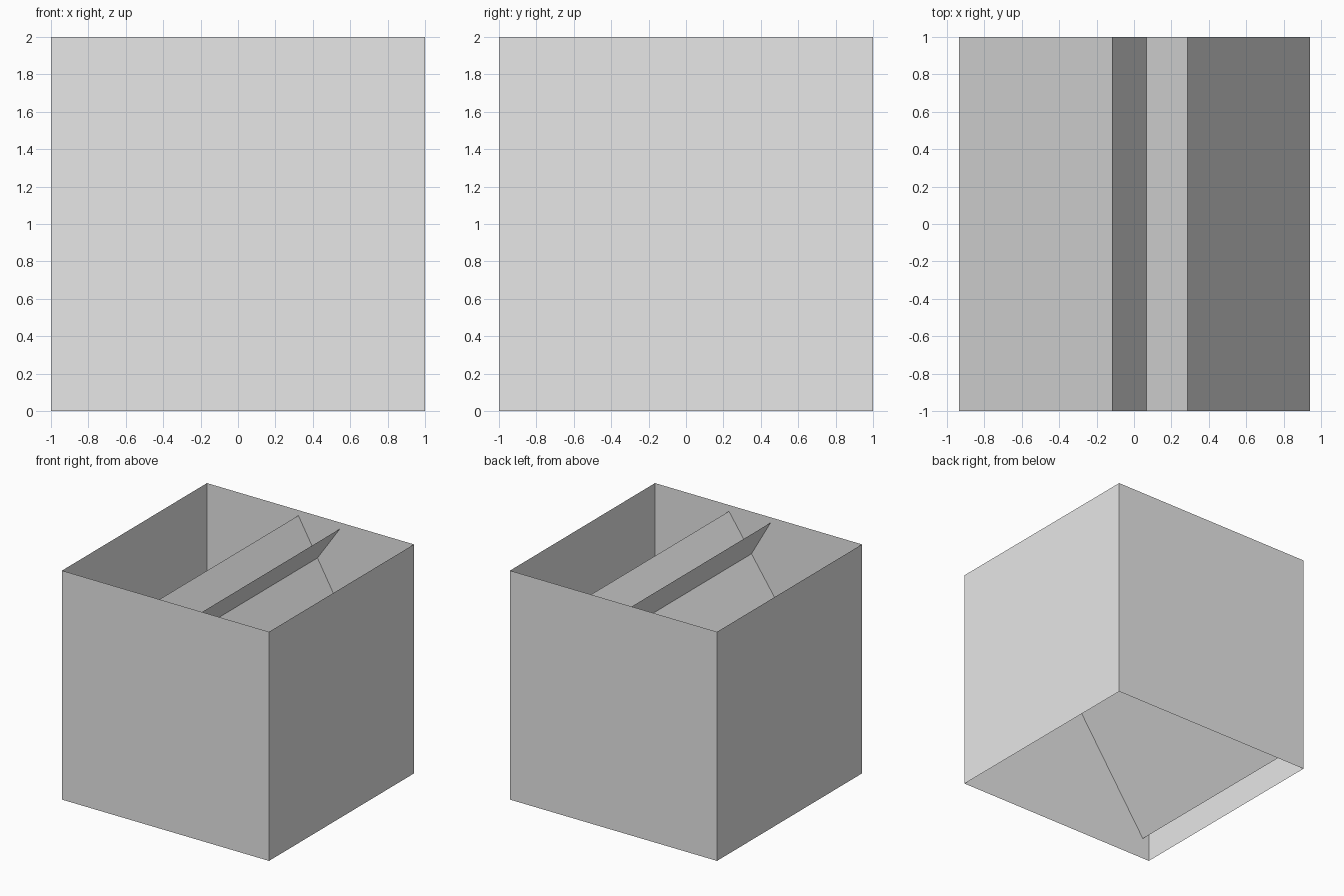
import bpy
import bmesh
from math import pi
from mathutils import Matrix

cube = bpy.data.objects.get("Cube")
if cube:
    bpy.data.objects.remove(cube, do_unlink=True)

# One plain grey for everything
grey = bpy.data.materials.new("light_grey")
grey.use_nodes = True
grey.diffuse_color = (0.8, 0.8, 0.8, 1)
grey.node_tree.nodes["Principled BSDF"].inputs["Base Color"].default_value = (0.8, 0.8, 0.8, 1)


def panel(name, start, end, turn=0.0):
    """Thin sheet drawn as a line in x-z, swept along y, then turned about z."""
    bm = bmesh.new()
    ends = [bm.verts.new((x, -1, z)) for x, z in (start, end)]
    edge = bm.edges.new(ends)
    swept = bmesh.ops.extrude_edge_only(bm, edges=[edge])["geom"]
    verts = [v for v in swept if isinstance(v, bmesh.types.BMVert)]
    bmesh.ops.translate(bm, verts=verts, vec=(0, 2, 0))
    bm.normal_update()
    # Face the sheets outward
    for face in bm.faces:
        if face.normal.x * (end[0] + start[0]) < 0:
            face.normal_flip()
    bmesh.ops.transform(bm, matrix=Matrix.Rotation(turn, 4, "Z"), verts=bm.verts)
    mesh = bpy.data.meshes.new(name)
    bm.to_mesh(mesh)
    bm.free()
    mesh.materials.append(grey)
    obj = bpy.data.objects.new(name, mesh)
    bpy.context.collection.objects.link(obj)
    return obj


# Four walls, open at top and bottom
for i, side in enumerate(("left", "back", "right", "front")):
    panel(side + "_wall", (1, 0), (1, 2), i * pi / 2)

# Two sloping sheets that cross inside the box
panel("rising_sheet", (-0.935, 0.19), (0.285, 1.945))
panel("falling_sheet", (-0.117, 1.953), (0.94, 0.115))
